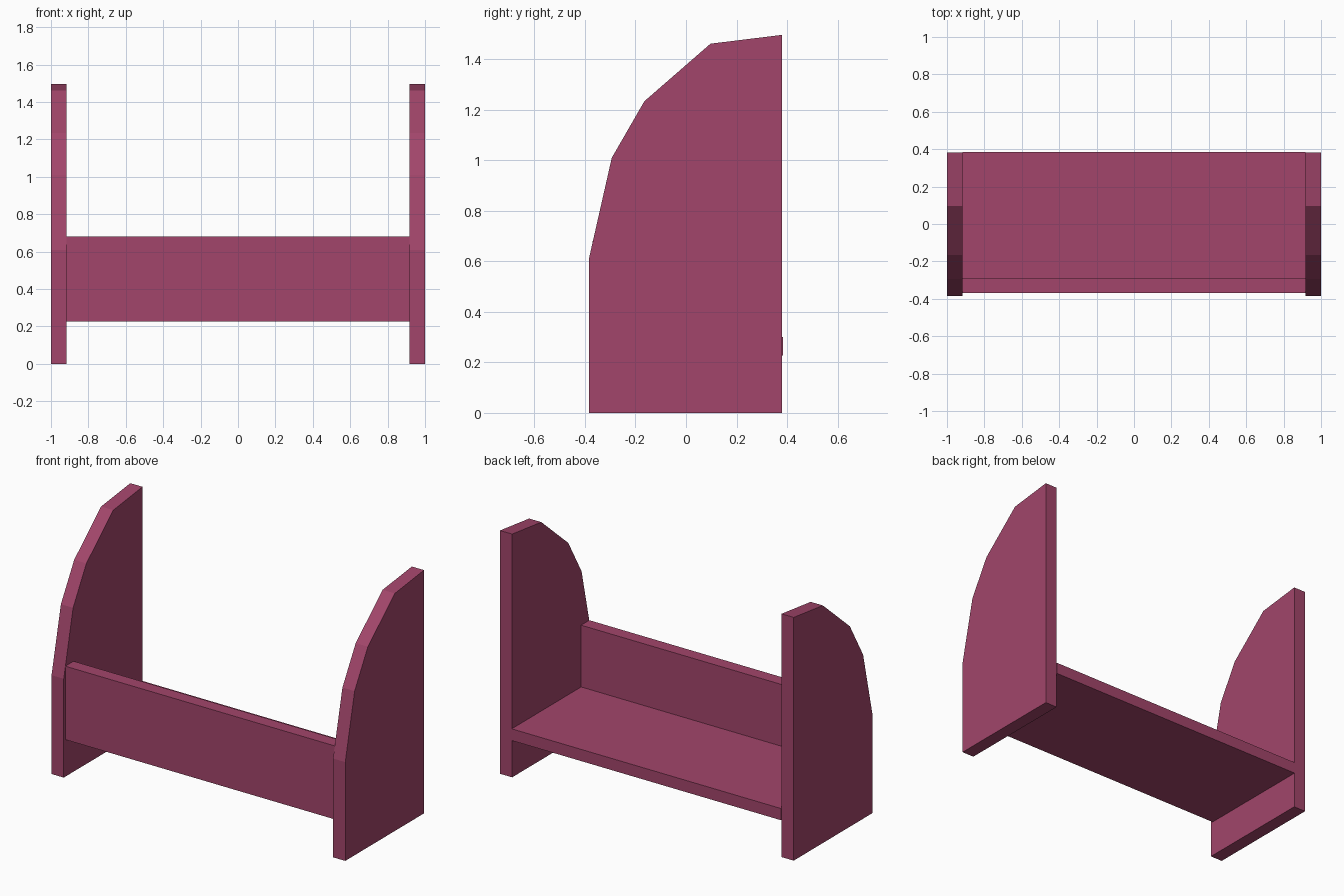
import bpy
import bmesh

cube = bpy.data.objects.get("Cube")
if cube:
    bpy.data.objects.remove(cube, do_unlink=True)

paint = bpy.data.materials.new("raspberry_paint")
paint.use_nodes = True
colour = (0.36, 0.06, 0.145, 1)
paint.diffuse_color = colour
paint.node_tree.nodes["Principled BSDF"].inputs["Base Color"].default_value = colour


def board(name, outline, x0, x1):
    """Extrude a (y, z) outline along x from x0 to x1."""
    bm = bmesh.new()
    face = bm.faces.new([bm.verts.new((x0, y, z)) for y, z in outline])
    ext = bmesh.ops.extrude_face_region(bm, geom=[face])
    moved = [v for v in ext["geom"] if isinstance(v, bmesh.types.BMVert)]
    bmesh.ops.translate(bm, vec=(x1 - x0, 0, 0), verts=moved)
    bmesh.ops.recalc_face_normals(bm, faces=bm.faces)
    mesh = bpy.data.meshes.new(name)
    bm.to_mesh(mesh)
    bm.free()
    mesh.materials.append(paint)
    obj = bpy.data.objects.new(name, mesh)
    bpy.context.scene.collection.objects.link(obj)
    return obj


def rect(y0, y1, z0, z1):
    return [(y0, z0), (y1, z0), (y1, z1), (y0, z1)]


# Upright ends with a faceted curved front edge
INNER, OUTER = 0.917, 1.0
end_outline = [(-0.385, 0), (0.381, 0), (0.381, 1.497), (0.097, 1.462),
               (-0.165, 1.234), (-0.294, 1.01), (-0.385, 0.608)]
board("left_end", end_outline, INNER, OUTER)
board("right_end", end_outline, -OUTER, -INNER)

# Shelf and front rail between the ends
board("shelf", rect(-0.29, 0.385, 0.228, 0.3), -INNER, INNER)
board("front_rail", rect(-0.37, -0.29, 0.228, 0.68), -INNER, INNER)
